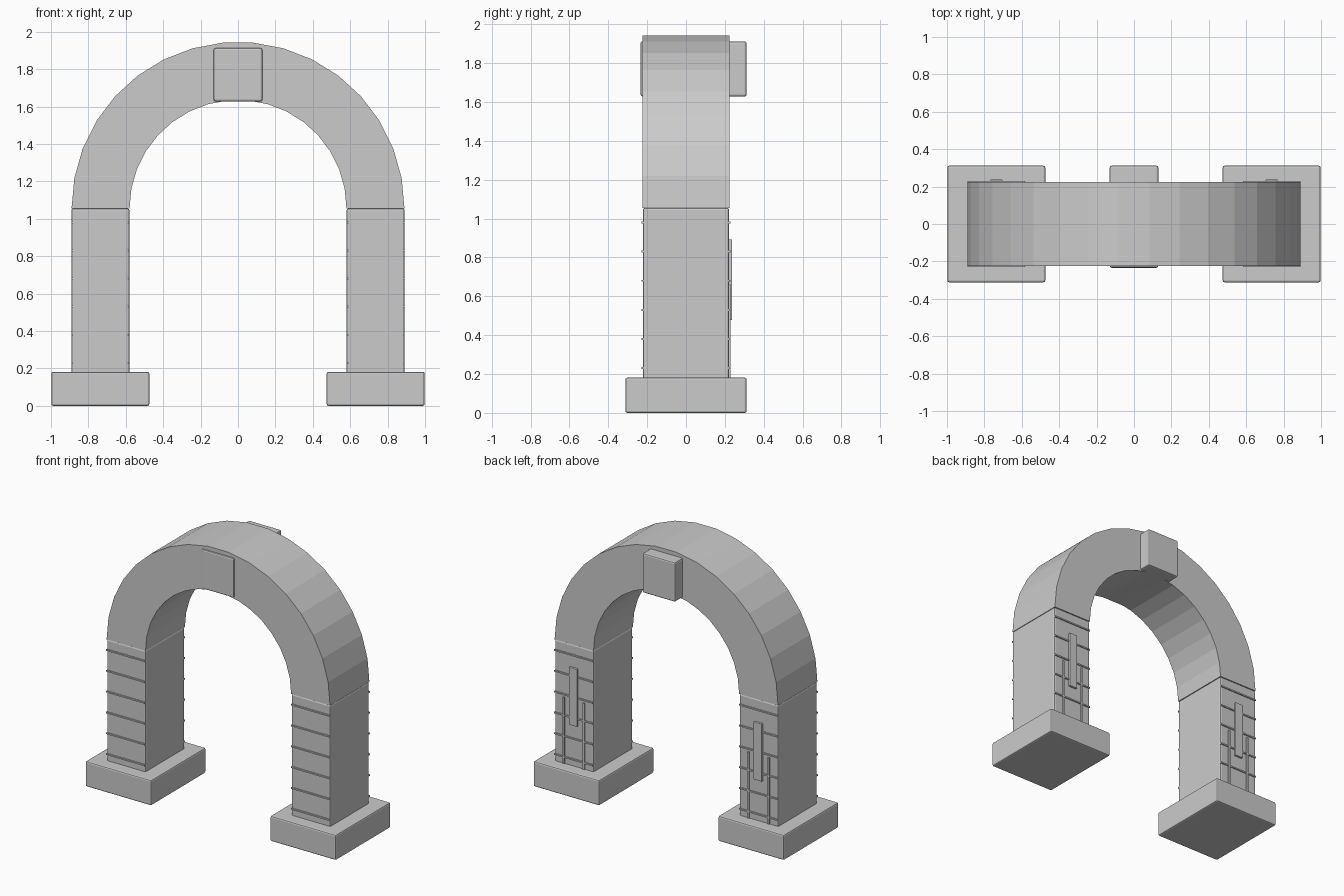
import bpy, bmesh, math

if "Cube" in bpy.data.objects:
    bpy.data.objects.remove(bpy.data.objects["Cube"])


def block(name, x, y, z, bevel=0.0):
    """Box from (min, max) ranges, with optional bevelled edges."""
    bm = bmesh.new()
    bmesh.ops.create_cube(bm, size=1)
    for v in bm.verts:
        for i, (lo, hi) in enumerate((x, y, z)):
            v.co[i] = lo if v.co[i] < 0 else hi
    me = bpy.data.meshes.new(name)
    bm.to_mesh(me)
    bm.free()
    ob = bpy.data.objects.new(name, me)
    bpy.context.collection.objects.link(ob)
    if bevel:
        m = ob.modifiers.new("bevel", 'BEVEL')
        m.width = bevel
        m.segments = 2
    return ob


def span(c, size):
    return (c - size / 2, c + size / 2)


# two legs with footing, mortar joints and back details
for side, s in (("left", -1), ("right", 1)):
    cx = s * 0.736
    block(f"{side}_footing", span(cx, 0.524), (-0.312, 0.312), (0, 0.182), 0.01)
    block(f"{side}_pillar", span(cx, 0.31), (-0.222, 0.222), (0.17, 1.055), 0.01)
    for i in range(6):
        block(f"{side}_mortar_joint_{i + 1}", span(cx, 0.308),
              (-0.23, 0.23), span(0.23 + 0.15 * i, 0.01))
    for j, dx in enumerate((-0.08, 0.08)):
        block(f"{side}_back_upright_{j + 1}", span(cx + dx, 0.014),
              (0.2, 0.23), (0.18, 0.66))
    block(f"{side}_back_strip", span(cx, 0.065), (0.2, 0.237), (0.478, 0.892), 0.003)

# half-ring arch with 17 flat facets
N, R_OUT, R_IN, ZC, HALF = 17, 0.89, 0.58, 1.055, 0.224
bm = bmesh.new()
rings = []
for i in range(N + 1):
    a = math.pi * i / N
    rings.append([bm.verts.new((r * math.cos(a), y, ZC + r * math.sin(a)))
                  for r, y in ((R_IN, -HALF), (R_OUT, -HALF), (R_OUT, HALF), (R_IN, HALF))])
for a, b in zip(rings, rings[1:]):
    for k in range(4):
        bm.faces.new((a[k], a[(k + 1) % 4], b[(k + 1) % 4], b[k]))
bm.faces.new(rings[0])
bm.faces.new(rings[-1])
bmesh.ops.recalc_face_normals(bm, faces=bm.faces)
me = bpy.data.meshes.new("arch")
bm.to_mesh(me)
bm.free()
bpy.context.collection.objects.link(bpy.data.objects.new("arch", me))

# keystone, projecting further at the back
block("keystone", span(0, 0.26), (-0.234, 0.312), (1.628, 1.912), 0.01)
